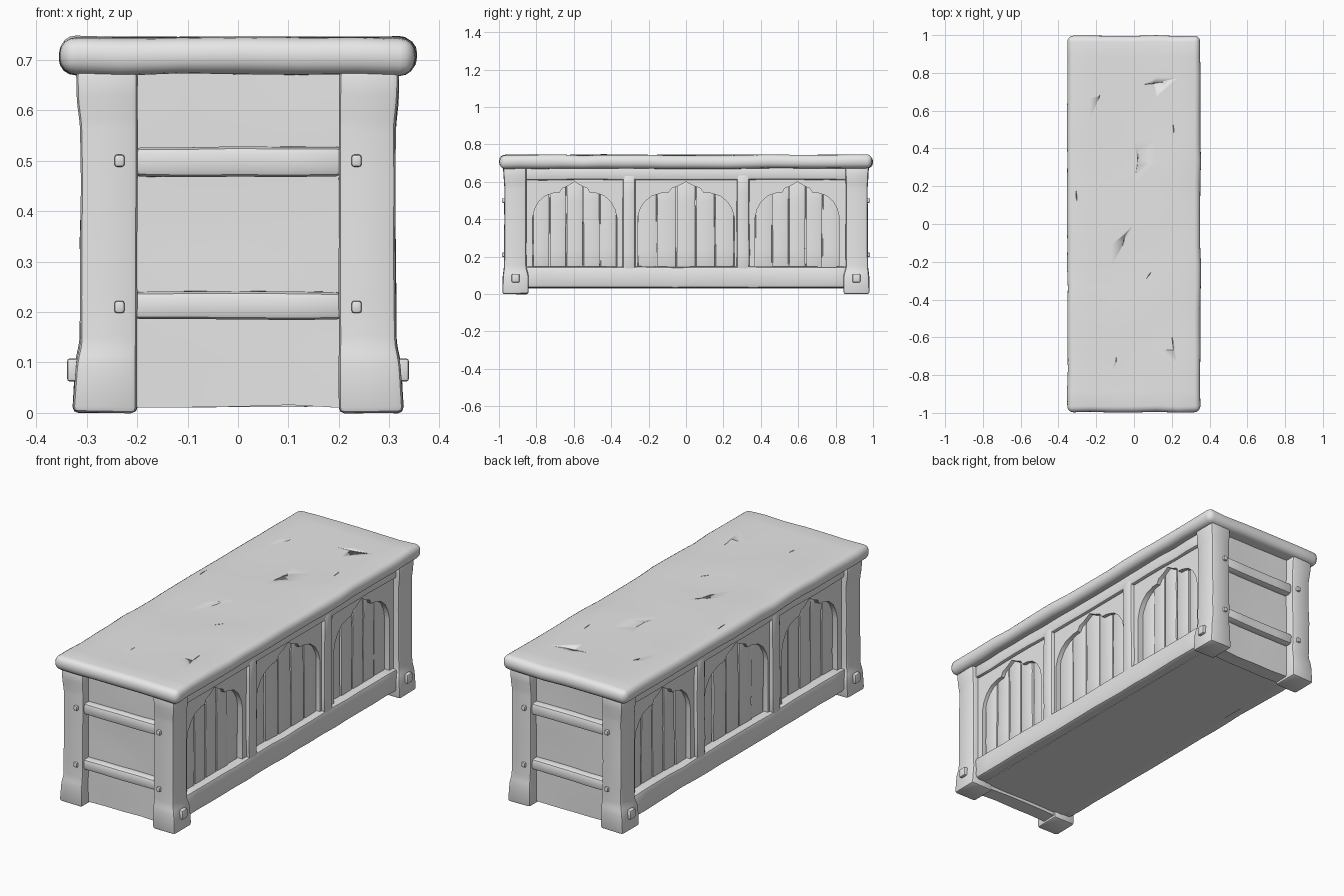
import bpy, bmesh, random
from mathutils import Vector, noise

random.seed(4)
cube = bpy.data.objects.get("Cube")
if cube:
    bpy.data.objects.remove(cube, do_unlink=True)

grey = bpy.data.materials.new("worn grey")
grey.use_nodes = True
grey.diffuse_color = (0.8, 0.8, 0.8, 1)
grey.node_tree.nodes["Principled BSDF"].inputs["Base Color"].default_value = (0.8, 0.8, 0.8, 1)


def wobble(bm, step, amount):
    """Slice the mesh along each axis and push it slightly out of true."""
    for axis in range(3):
        normal = Vector((0, 0, 0))
        normal[axis] = 1
        values = [v.co[axis] for v in bm.verts]
        low, high = min(values), max(values)
        count = int((high - low) / step)
        for i in range(1, count):
            bmesh.ops.bisect_plane(bm, geom=bm.verts[:] + bm.edges[:] + bm.faces[:],
                                   plane_co=normal * (low + (high - low) * i / count),
                                   plane_no=normal)
    for v in bm.verts:
        v.co += noise.noise_vector(v.co * 7) * amount


def finish(name, bm, bevel=0.0, step=0.1, amount=0.0, segments=2):
    bmesh.ops.recalc_face_normals(bm, faces=bm.faces[:])
    if bevel:
        bmesh.ops.bevel(bm, geom=bm.edges[:], offset=bevel, segments=segments,
                        profile=0.5, affect='EDGES', clamp_overlap=True)
    if amount:
        wobble(bm, step, amount)
    mesh = bpy.data.meshes.new(name)
    bm.to_mesh(mesh)
    bm.free()
    mesh.materials.append(grey)
    obj = bpy.data.objects.new(name, mesh)
    bpy.context.collection.objects.link(obj)
    bpy.ops.object.select_all(action='DESELECT')
    obj.select_set(True)
    bpy.context.view_layer.objects.active = obj
    bpy.ops.object.shade_smooth_by_angle(angle=0.7)
    return obj


def box(name, x, y, z, **options):
    bm = bmesh.new()
    bmesh.ops.create_cube(bm, size=1)
    for v in bm.verts:
        for axis, (low, high) in enumerate((x, y, z)):
            v.co[axis] = low if v.co[axis] < 0 else high
    return finish(name, bm, **options)


def flip(span, sign):
    return tuple(sorted(sign * value for value in span))


# Lid: rounded slab with a few long cracks
lid = box("lid", (-0.352, 0.352), (-0.997, 0.997), (0.671, 0.744),
          bevel=0.032, segments=4, step=0.11, amount=0.005)
bm = bmesh.new()
cracks = [(-0.2, 0.62, -0.17, 0.72), (-0.08, -0.2, -0.03, 0.02), (0.03, -0.34, 0.13, -0.2),
          (-0.1, -0.8, -0.09, -0.65), (0.01, 0.2, 0.03, 0.5), (0.22, 0.4, 0.2, 0.6),
          (-0.3, 0.05, -0.31, 0.25), (0.22, -0.75, 0.19, -0.5), (-0.1, 0.72, 0.31, 0.77)]
for x1, y1, x2, y2 in cracks:
    a, b = Vector((x1, y1, 0.77)), Vector((x2, y2, 0.77))
    side = (b - a).cross(Vector((0, 0, 1))).normalized() * 0.007
    mid = (a + b) / 2
    top = [bm.verts.new(p) for p in (a, mid + side, b, mid - side)]
    tip = bm.verts.new(mid - Vector((0, 0, 0.038)))
    bm.faces.new(top)
    for i in range(4):
        bm.faces.new((top[i], top[(i + 1) % 4], tip))
cutter = finish("crack_cutter", bm)
cutter.hide_render = True
cut = lid.modifiers.new("cracks", 'BOOLEAN')
cut.operation, cut.object, cut.solver = 'DIFFERENCE', cutter, 'EXACT'
bpy.ops.object.select_all(action='DESELECT')
bpy.context.view_layer.objects.active = lid
lid.select_set(True)
bpy.ops.object.modifier_apply(modifier=cut.name)
bpy.data.objects.remove(cutter, do_unlink=True)

# Chest body behind the framing
box("body", (-0.25, 0.25), (-0.9, 0.9), (0.03, 0.68))


# Corner posts with flared feet and capitals: height, outer x, outer y
post_profile = [(0, 0.328, 0.981), (0.1, 0.322, 0.979), (0.14, 0.313, 0.973),
                (0.57, 0.312, 0.97), (0.62, 0.318, 0.974), (0.68, 0.32, 0.978)]


def corner_post(sx, sy):
    bm = bmesh.new()
    rings = []
    for z, x, y in post_profile:
        inner_y = 0.842 if z < 0.12 else 0.854
        corners = [(0.2, inner_y), (x, inner_y), (x, y), (0.2, y)]
        rings.append([bm.verts.new((sx * px, sy * py, z)) for px, py in corners])
    for low, high in zip(rings, rings[1:]):
        for i in range(4):
            j = (i + 1) % 4
            bm.faces.new((low[i], low[j], high[j], high[i]))
    bm.faces.new(rings[0])
    bm.faces.new(rings[-1])
    finish("corner_post", bm, bevel=0.012, step=0.1, amount=0.003)


for sx in (-1, 1):
    for sy in (-1, 1):
        corner_post(sx, sy)
        box("foot_peg", flip((0.3, 0.339), sx), flip((0.89, 0.932), sy), (0.062, 0.108),
            bevel=0.006)
        for z in (0.21, 0.5):
            box("rail_peg", flip((0.225, 0.245), sx), flip((0.95, 0.984), sy),
                (z - 0.012, z + 0.012), bevel=0.005)

# Short ends: recessed panel and two cross rails
for sy in (-1, 1):
    box("end_panel", (-0.21, 0.21), flip((0.85, 0.925), sy), (0.012, 0.68),
        step=0.09, amount=0.006)
    for low, high in ((0.185, 0.24), (0.468, 0.527)):
        box("end_rail", (-0.21, 0.21), flip((0.9, 0.962), sy), (low, high),
            bevel=0.014, step=0.09, amount=0.004)


# Arched panel: half outline as width fraction and height
arch_half = [(1, 0.14), (1, 0.41), (0.95, 0.455), (0.85, 0.495), (0.7, 0.525), (0.5, 0.54),
             (0.36, 0.542), (0.3, 0.565), (0.16, 0.578), (0, 0.6)]


def arch_panel(sx, centre, half_width, outer):
    outline = [(centre - f * half_width, z) for f, z in arch_half]
    outline += [(centre + f * half_width, z) for f, z in reversed(arch_half[:-1])]
    outline += [(centre + outer, 0.14), (centre + outer, 0.64),
                (centre - outer, 0.64), (centre - outer, 0.14)]
    bm = bmesh.new()
    face = bm.faces.new([bm.verts.new((sx * 0.24, y, z)) for y, z in outline])
    new = bmesh.ops.extrude_face_region(bm, geom=[face])["geom"]
    for v in new:
        if isinstance(v, bmesh.types.BMVert):
            v.co.x = sx * 0.284
    finish("arch_panel", bm)
    # Vertical boards inside the arch, set at uneven depths
    boards = 5
    width = 2 * half_width / boards
    for i in range(boards):
        y = centre - half_width + i * width
        depth = 0.262 + random.uniform(-0.005, 0.005)
        box("arch_board", flip((0.23, depth), sx), (y + 0.002, y + width - 0.002),
            (0.12, 0.61), bevel=0.005, step=0.12, amount=0.003)


for sx in (-1, 1):
    for centre, half_width, outer in ((-0.595, 0.225, 0.265), (0, 0.258, 0.275),
                                      (0.595, 0.225, 0.265)):
        arch_panel(sx, centre, half_width, outer)
    box("bottom_rail", flip((0.2, 0.305), sx), (-0.86, 0.86), (0.033, 0.147),
        bevel=0.016, step=0.1, amount=0.004)
    box("top_rail", flip((0.2, 0.3), sx), (-0.86, 0.86), (0.61, 0.68),
        bevel=0.012, step=0.1, amount=0.004)
    for y in (-0.305, 0.305):
        box("stile", flip((0.2, 0.303), sx), (y - 0.034, y + 0.034), (0.12, 0.64),
            bevel=0.014, step=0.1, amount=0.004)
